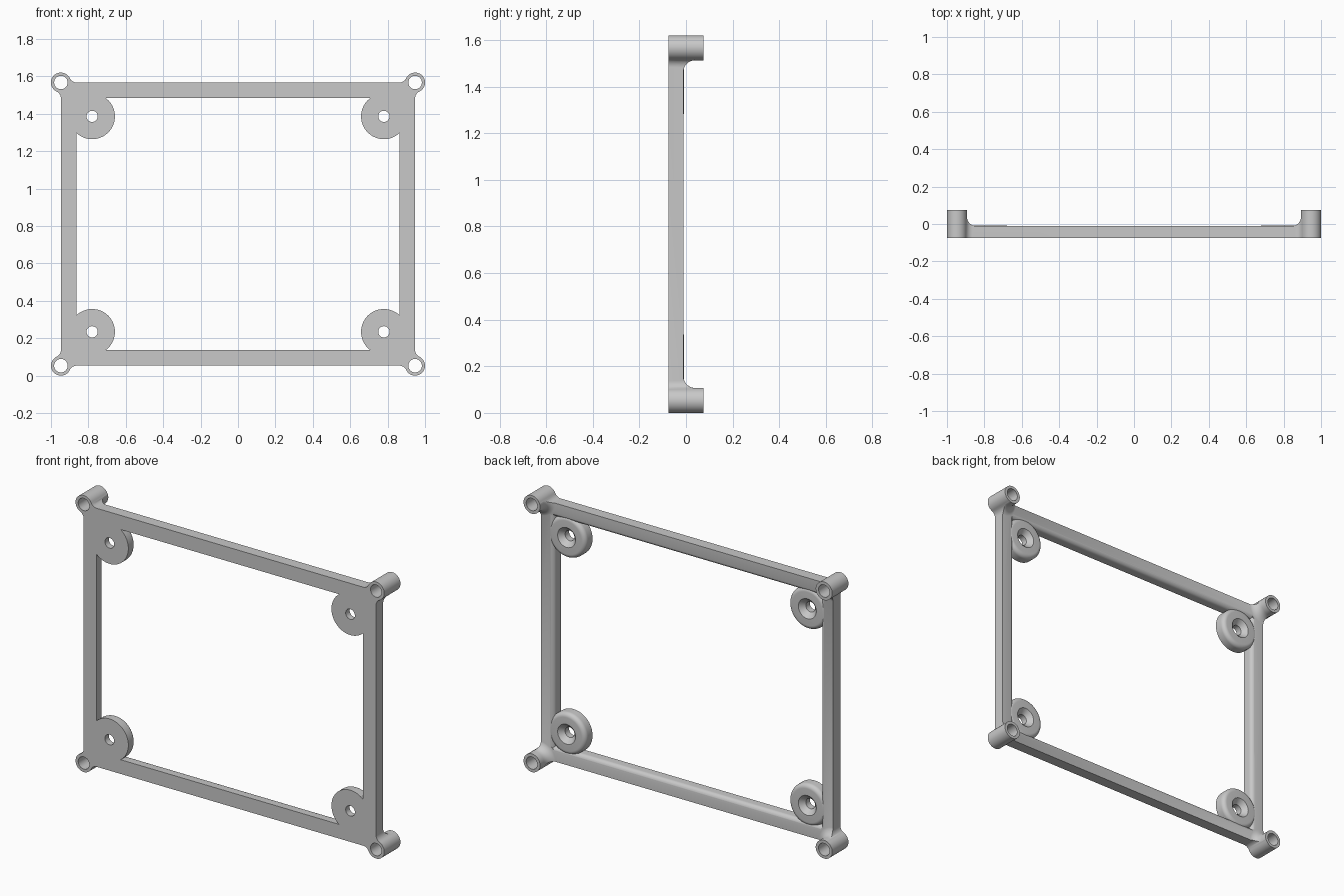
import bpy
import bmesh
from math import sin, cos, pi, sqrt, atan2, radians

cube = bpy.data.objects.get("Cube")
if cube:
    bpy.data.objects.remove(cube, do_unlink=True)

# Main dimensions
ZC = 0.81                       # mid height
FRONT, BACK, TIP = -0.075, -0.01, 0.075
HX, HZ = 0.947, 0.757           # frame corner = post centre
WALL = 0.083
POST_R, POST_HOLE = 0.053, 0.036
PAD_X, PAD_Z, PAD_R = 0.78, 0.576, 0.122
SCREW_R, SINK_R = 0.03, 0.058
ROUND, FLARE, WEB = 0.025, 0.05, 0.04
GAP = 0.001                     # keeps joined faces from coinciding
SIGNS = [(1, 1), (-1, 1), (-1, -1), (1, -1)]

grey = bpy.data.materials.new("plain grey")
grey.use_nodes = True
grey.diffuse_color = (0.58, 0.58, 0.58, 1)
grey.node_tree.nodes["Principled BSDF"].inputs["Base Color"].default_value = (0.58, 0.58, 0.58, 1)


def arc(a, b, n):
    return [a + (b - a) * i / n for i in range(n + 1)]


def loft(name, rings):
    """Capped solid through rings given as (outline of x,z points, y)."""
    bm = bmesh.new()
    loops = [[bm.verts.new((x, y, z + ZC)) for x, z in pts] for pts, y in rings]
    n = len(loops[0])
    for low, high in zip(loops, loops[1:]):
        for i in range(n):
            j = (i + 1) % n
            bm.faces.new((low[i], low[j], high[j], high[i]))
    bm.faces.new(loops[0])
    bm.faces.new(loops[-1])
    bmesh.ops.recalc_face_normals(bm, faces=bm.faces)
    mesh = bpy.data.meshes.new(name)
    bm.to_mesh(mesh)
    bm.free()
    mesh.materials.append(grey)
    obj = bpy.data.objects.new(name, mesh)
    bpy.context.collection.objects.link(obj)
    return obj


def turned(name, cx, cz, profile, n=64):
    """Round solid along y from (radius, y) pairs."""
    return loft(name, [([(cx + r * cos(2 * pi * i / n), cz + r * sin(2 * pi * i / n))
                         for i in range(n)], y) for r, y in profile])


def rect(hx, hz, cx=0, cz=0):
    return [(cx + sx * hx, cz + sz * hz) for sx, sz in SIGNS]


def combine(body, tool, operation):
    mod = body.modifiers.new("cut", 'BOOLEAN')
    mod.operation = operation
    mod.solver = 'MANIFOLD'
    mod.object = tool
    bpy.ops.object.select_all(action='DESELECT')
    bpy.context.view_layer.objects.active = body
    body.select_set(True)
    bpy.ops.object.modifier_apply(modifier=mod.name)
    bpy.data.objects.remove(tool, do_unlink=True)


# Slab with a window whose back edge is rounded; its front is trimmed later
frame = loft("mounting_frame", [(rect(HX + 0.1, HZ + 0.1), FRONT - 0.02),
                                (rect(HX + 0.1, HZ + 0.1), BACK)])
ix, iz = HX - WALL, HZ - WALL
mouth = [(rect(ix, iz), FRONT - 0.1)]
for t in arc(0, pi / 2, 8):
    d = ROUND * (1 - cos(t))
    mouth.append((rect(ix + d, iz + d), BACK - ROUND + ROUND * sin(t)))
mouth.append((rect(ix + ROUND, iz + ROUND), BACK + 0.1))
combine(frame, loft("window_cutter", mouth), 'DIFFERENCE')

# Corner posts with flared feet, and screw pads with rounded rims
foot = [(POST_R + FLARE, FRONT - 0.03)]
foot += [(POST_R + GAP + FLARE * (1 - sin(t)), BACK - GAP + FLARE * (1 - cos(t)))
         for t in arc(0, pi / 2, 8)]
foot.append((POST_R + GAP, TIP + 0.02))
pad = [(PAD_R, FRONT - 0.04)]
pad += [(PAD_R - ROUND * (1 - cos(t)), BACK + GAP - ROUND * (1 - sin(t)))
        for t in arc(0, pi / 2, 8)]
for sx, sz in SIGNS:
    combine(frame, turned("post", sx * HX, sz * HZ, foot), 'UNION')
    fill = rect(0.045, 0.045, sx * (ix - 0.005), sz * (iz - 0.005))
    combine(frame, loft("corner_fill", [(fill, FRONT - 0.05), (fill, BACK - ROUND - GAP)]),
            'UNION')
    combine(frame, turned("pad", sx * PAD_X, sz * PAD_Z, pad), 'UNION')

# Outer outline: straight edges blending into the round posts
drop = sqrt((POST_R + WEB) ** 2 - WEB ** 2)
web = [(WEB + WEB * cos(a), -drop + WEB * sin(a))
       for a in arc(pi, atan2(drop, -WEB), 8)]
start = atan2(-drop, WEB)
bulge = [(POST_R * cos(a), POST_R * sin(a)) for a in arc(start, pi / 2 - start, 40)]
corner = web + bulge[1:-1] + [(v, u) for u, v in reversed(web)]
outline = []
for sx, sz in SIGNS:
    pts = [(sx * (HX + u), sz * (HZ + v)) for u, v in corner]
    outline += pts if sx * sz > 0 else pts[::-1]
combine(frame, loft("outline", [(outline, FRONT), (outline, TIP)]), 'INTERSECT')

# Post bores and countersunk screw holes
depth = SINK_R - SCREW_R
sink = [(SCREW_R, FRONT - 0.1), (SCREW_R, BACK - depth),
        (SINK_R, BACK + GAP), (SINK_R, TIP)]
bore = [(POST_HOLE, FRONT - 0.1), (POST_HOLE, TIP + 0.1)]
for sx, sz in SIGNS:
    combine(frame, turned("bore", sx * HX, sz * HZ, bore, 48), 'DIFFERENCE')
    combine(frame, turned("sink", sx * PAD_X, sz * PAD_Z, sink, 48), 'DIFFERENCE')

bpy.ops.object.select_all(action='DESELECT')
frame.select_set(True)
bpy.context.view_layer.objects.active = frame
bpy.ops.object.shade_smooth_by_angle(angle=radians(30))
